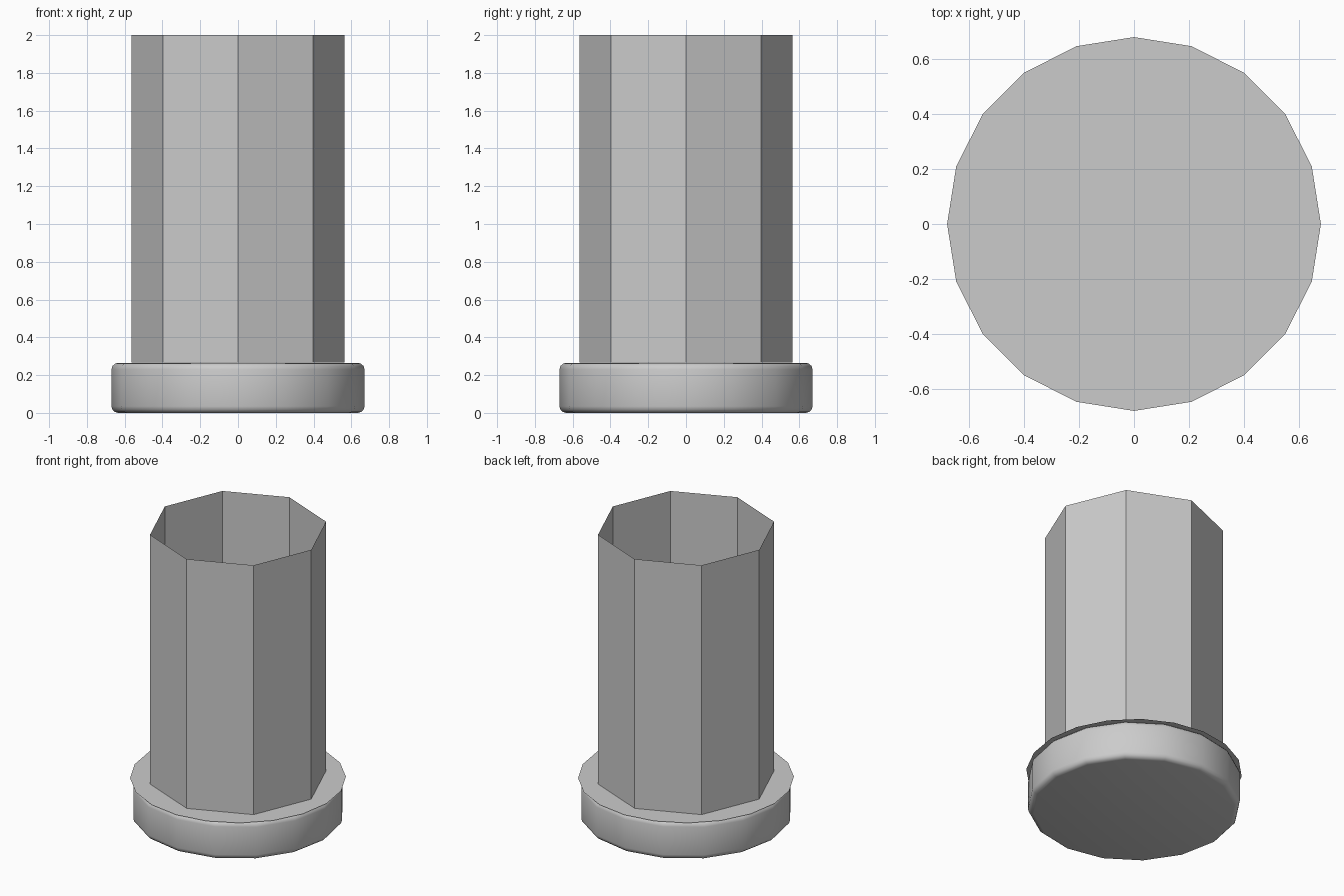
import bpy, bmesh
from math import cos, sin, tau, radians

if "Cube" in bpy.data.objects:
    bpy.data.objects.remove(bpy.data.objects["Cube"])

RIM_Z = 0.267


def ring(bm, sides, radius, z):
    return [bm.verts.new((radius * cos(tau * i / sides), radius * sin(tau * i / sides), z))
            for i in range(sides)]


def make(name, sides, radius, z0, z1=None, caps=True):
    """Flat disc (no z1), open tube (caps off) or closed prism."""
    bm = bmesh.new()
    low = ring(bm, sides, radius, z0)
    if z1 is None:
        bm.faces.new(low)
    else:
        high = ring(bm, sides, radius, z1)
        for i in range(sides):
            j = (i + 1) % sides
            bm.faces.new((low[i], low[j], high[j], high[i]))
        if caps:
            bm.faces.new(low[::-1])
            bm.faces.new(high)
    mesh = bpy.data.meshes.new(name)
    bm.to_mesh(mesh)
    bm.free()
    obj = bpy.data.objects.new(name, mesh)
    bpy.context.collection.objects.link(obj)
    return obj


# Rounded 16-sided foot, smooth shaded
base = make("base", 16, 0.67, 0, RIM_Z - 0.002)
bevel = base.modifiers.new("round_edges", 'BEVEL')
bevel.width = 0.035
bevel.segments = 3
bevel.limit_method = 'ANGLE'
bevel.angle_limit = radians(60)
base.data.shade_smooth()

# Thin 20-sided plate lying on the foot
make("base_plate", 20, 0.68, RIM_Z)

# Open octagonal sleeve
make("sleeve", 8, 0.563, RIM_Z, 2.0, caps=False)
